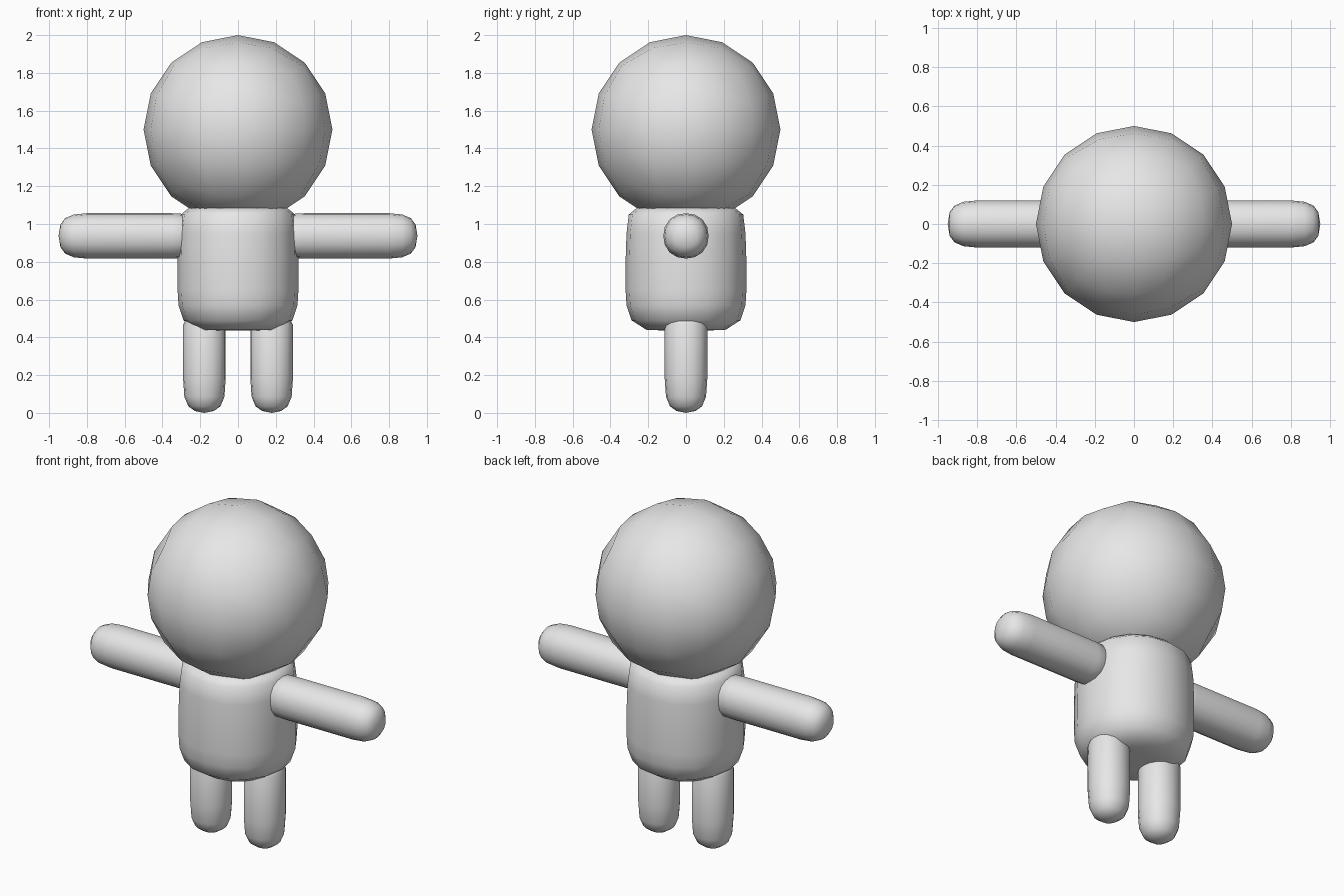
import bpy
import bmesh
import math
from mathutils import Matrix, Vector

if "Cube" in bpy.data.objects:
    bpy.data.objects.remove(bpy.data.objects["Cube"])

grey = bpy.data.materials.new("plain grey")
grey.diffuse_color = (0.8, 0.8, 0.8, 1.0)
grey.use_nodes = True
grey.node_tree.nodes["Principled BSDF"].inputs["Base Color"].default_value = grey.diffuse_color


def add_object(name, bm, mirrored=False):
    """Turn a bmesh into a smooth grey object, optionally mirrored across x."""
    bmesh.ops.recalc_face_normals(bm, faces=bm.faces)
    for face in bm.faces:
        face.smooth = True
    mesh = bpy.data.meshes.new(name)
    bm.to_mesh(mesh)
    bm.free()
    mesh.materials.append(grey)
    obj = bpy.data.objects.new(name, mesh)
    bpy.context.collection.objects.link(obj)
    if mirrored:
        obj.modifiers.new("mirror", 'MIRROR').use_mirror_merge = False
    return obj


def loft(profile, matrix):
    """Stack 16-sided, slightly squared rings (height, radius), closed by tips."""
    bm = bmesh.new()
    rings = []
    for z, r in profile[1:-1]:
        ring = []
        for i in range(16):
            a = math.tau * i / 16
            rr = r * (1 + 0.028 * math.sin(2 * a) ** 2)
            ring.append(bm.verts.new((rr * math.cos(a), rr * math.sin(a), z)))
        rings.append(ring)
    bottom = bm.verts.new((0, 0, profile[0][0]))
    top = bm.verts.new((0, 0, profile[-1][0]))
    for i in range(16):
        j = (i + 1) % 16
        for low, high in zip(rings, rings[1:]):
            bm.faces.new((low[i], low[j], high[j], high[i]))
        bm.faces.new((bottom, rings[0][j], rings[0][i]))
        bm.faces.new((top, rings[-1][i], rings[-1][j]))
    bm.transform(matrix)
    return bm


# Head: cube grid rounded into a ball
bm = bmesh.new()
bmesh.ops.create_cube(bm, size=2)
bmesh.ops.subdivide_edges(bm, edges=bm.edges[:], cuts=3, use_grid_fill=True)
for v in bm.verts:
    v.co = Vector([math.tan(c * math.pi / 4) for c in v.co]).normalized() * 0.5
bm.transform(Matrix.Translation((0, 0, 1.5)))
add_object("head", bm)

# Torso: rounded barrel
torso = [(0.435, 0), (0.436, 0.11), (0.44, 0.21), (0.49, 0.288), (0.57, 0.315),
         (0.65, 0.32), (0.80, 0.32), (0.95, 0.315), (1.05, 0.303),
         (1.085, 0.26), (1.09, 0.13), (1.09, 0)]
add_object("torso", loft(torso, Matrix.Identity(4)))

# Arms: straight out to the sides with rounded ends
arm = [(0.20, 0), (0.205, 0.06), (0.26, 0.115), (0.35, 0.12), (0.80, 0.12),
       (0.87, 0.113), (0.915, 0.094), (0.94, 0.06), (0.95, 0)]
add_object("arms", loft(arm, Matrix.Translation((0, 0, 0.937))
                        @ Matrix.Rotation(math.pi / 2, 4, 'Y')), True)

# Legs: short posts with rounded feet
leg = [(0.005, 0), (0.015, 0.05), (0.04, 0.085), (0.09, 0.106), (0.19, 0.113),
       (0.47, 0.113), (0.52, 0.09), (0.55, 0.05), (0.56, 0)]
leg = [(max(0.0, z - 0.005), r) for z, r in leg]
add_object("legs", loft(leg, Matrix.Translation((0.178, 0, 0))), True)
